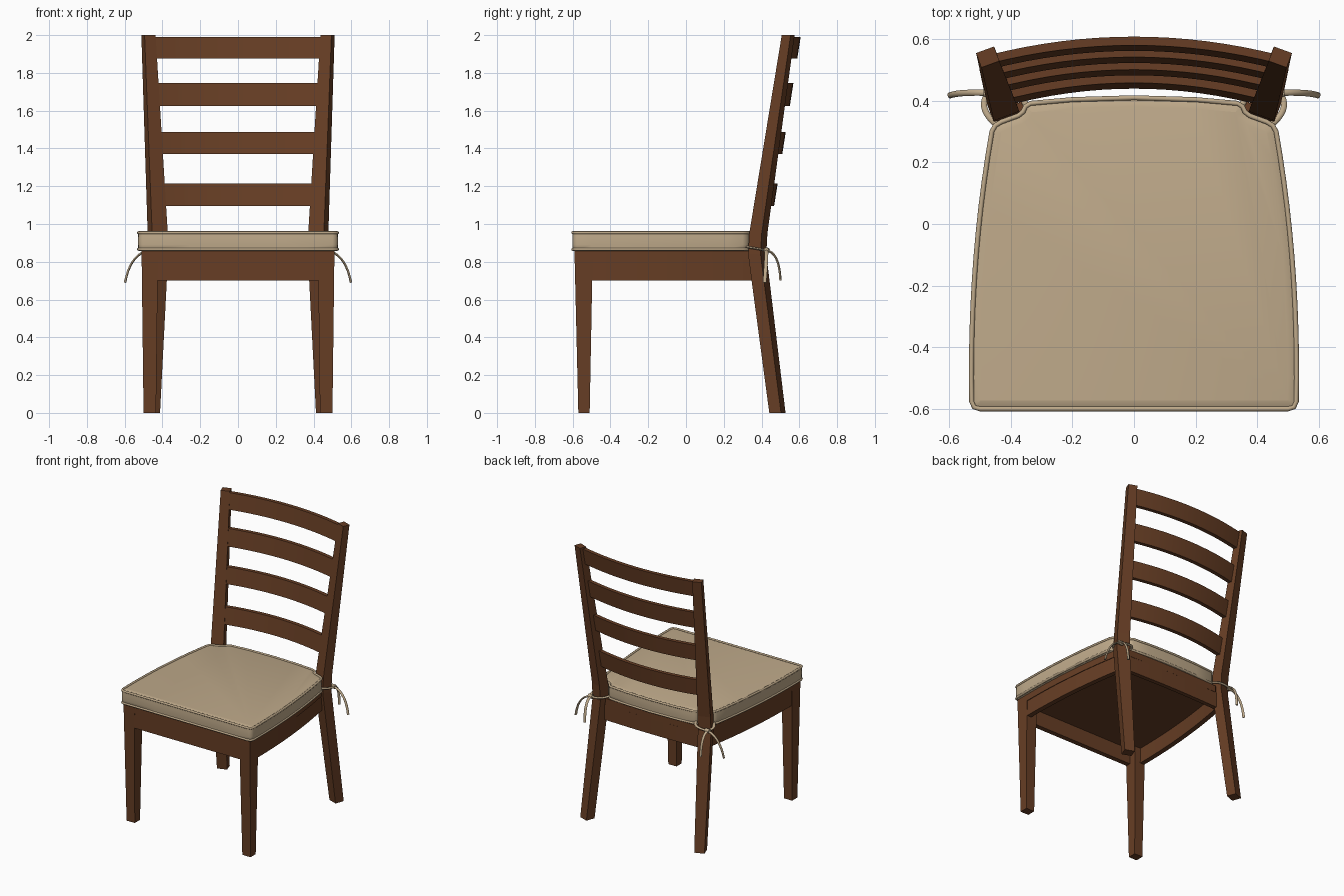
import bpy, bmesh, math
from mathutils import Vector

if "Cube" in bpy.data.objects:
    bpy.data.objects.remove(bpy.data.objects["Cube"])


def material(name, rgb):
    m = bpy.data.materials.new(name)
    m.diffuse_color = (*rgb, 1)
    m.use_nodes = True
    m.node_tree.nodes["Principled BSDF"].inputs["Base Color"].default_value = m.diffuse_color
    return m


WOOD = material("brown wood", (0.135, 0.048, 0.018))
CLOTH = material("beige cloth", (0.52, 0.40, 0.255))


def loft(name, rings, mat, closed=False, smooth=None):
    """Skin a list of equal-length rings; capped unless closed end to end."""
    bm = bmesh.new()
    vs = [[bm.verts.new(p) for p in r] for r in rings]
    n, m = len(rings), len(rings[0])
    for i in range(n if closed else n - 1):
        a, b = vs[i], vs[(i + 1) % n]
        for j in range(m):
            k = (j + 1) % m
            bm.faces.new((a[j], a[k], b[k], b[j]))
    if not closed:
        bm.faces.new(vs[0][::-1])
        bm.faces.new(vs[-1])
    bmesh.ops.recalc_face_normals(bm, faces=bm.faces)
    me = bpy.data.meshes.new(name)
    bm.to_mesh(me)
    bm.free()
    me.materials.append(mat)
    ob = bpy.data.objects.new(name, me)
    bpy.context.collection.objects.link(ob)
    if smooth:
        bpy.ops.object.select_all(action='DESELECT')
        ob.select_set(True)
        bpy.context.view_layer.objects.active = ob
        bpy.ops.object.shade_smooth_by_angle(angle=math.radians(smooth))
    return ob


def rect(cx, cy, z, w, d, ang=0.0):
    c, s = math.cos(ang), math.sin(ang)
    return [(cx + u * c - v * s, cy + u * s + v * c, z)
            for u, v in ((-w/2, -d/2), (w/2, -d/2), (w/2, d/2), (-w/2, d/2))]


def tube(name, pts, rx, rz, mat, closed=False, sides=8):
    """Sweep an ellipse along a path."""
    P = [Vector(p) for p in pts]
    n, rings = len(P), []
    for i, p in enumerate(P):
        a = P[(i - 1) % n] if closed else P[max(i - 1, 0)]
        b = P[(i + 1) % n] if closed else P[min(i + 1, n - 1)]
        t = (b - a).normalized()
        side = t.cross(Vector((0, 0, 1))).normalized()
        up = side.cross(t)
        rings.append([p + side * rx * math.cos(q) + up * rz * math.sin(q)
                      for q in (2 * math.pi * k / sides for k in range(sides))])
    return loft(name, rings, mat, closed, 60)


def bezier(a, b, c, n=9):
    a, b, c = Vector(a), Vector(b), Vector(c)
    return [a*(1-t)**2 + b*2*t*(1-t) + c*t*t for t in (i / n for i in range(n + 1))]


def wall(name, path, z0, z1, thick):
    """Upright plank following a plan path."""
    rings, P = [], [Vector(p) for p in path]
    for i, p in enumerate(P):
        t = (P[min(i + 1, len(P) - 1)] - P[max(i - 1, 0)]).normalized()
        o = Vector((-t.y, t.x)) * thick / 2
        rings.append([(*(p + o), z0), (*(p - o), z0), (*(p - o), z1), (*(p + o), z1)])
    return loft(name, rings, WOOD)


def side_x(y):
    """Half width of the seat at depth y."""
    return 0.528 - 0.072 * (max(y + 0.5, 0) / 0.83) ** 2.1


def full(half):
    """Mirror a front-centre to back-centre half outline into a closed one."""
    return half + [(-x, y) for x, y in half[-2:0:-1]]


def offset(o, d):
    res, n = [], len(o)
    for i, (x, y) in enumerate(o):
        t = (Vector(o[(i + 1) % n]) - Vector(o[i - 1])).normalized()
        res.append((x + t.y * d, y - t.x * d))
    return res


# Seat board
ys = [-0.5 + 0.08 * i for i in range(11)]
board = full([(0, -0.59), (0.51, -0.59)] + [(side_x(y) - 0.018, y) for y in ys]
             + [(0.435, 0.35), (0.37, 0.395), (0, 0.402)])
loft("seat_board", [[(x, y, z) for x, y in board] for z in (0.81, 0.858)], WOOD)

# Aprons under the seat
wall("front_apron", [(-0.44, -0.567), (0.44, -0.567)], 0.7, 0.812, 0.035)
wall("back_apron", [(x / 10, 0.386 - 0.06 * (x / 10) ** 2) for x in range(-4, 5)], 0.7, 0.812, 0.03)

for s, tag in ((-1, "left"), (1, "right")):
    wall("side_apron_" + tag, [(s * (side_x(y) - 0.04), y) for y in [-0.53] + ys + [0.36]], 0.7, 0.812, 0.035)
    # Tapered front leg
    loft("front_leg_" + tag, [rect(s * 0.467, -0.54, 0, 0.066, 0.06),
                              rect(s * 0.467, -0.542, 0.812, 0.086, 0.095)], WOOD)
    # Back leg and post in one bent, turned piece
    a = -s * math.radians(20)
    loft("back_post_" + tag, [rect(s * 0.457, 0.484, 0, 0.07, 0.066, a),
                              rect(s * 0.424, 0.377, 0.84, 0.09, 0.07, a),
                              rect(s * 0.425, 0.383, 0.95, 0.088, 0.07, a),
                              rect(s * 0.474, 0.541, 2.0, 0.062, 0.05, a)], WOOD)

# Curved back rails, leaning with the posts
for i, (z0, z1) in enumerate(((1.095, 1.215), (1.37, 1.487), (1.625, 1.747), (1.875, 1.99))):
    rings = []
    for k in range(17):
        t = k / 8 - 1
        r = []
        for z, d in ((z0, 0), (z1, 0), (z1, 0.028), (z0, 0.028)):
            hx = 0.422 + (z - 0.88) / 1.12 * 0.05
            r.append((t * hx, 0.607 - (1.99 - z) * 0.157 - 0.06 * t * t - d, z))
        rings.append(r)
    loft("back_rail_%d" % (i + 1), rings, WOOD, smooth=30)

# Cushion, notched around the posts
outline = full([(0, -0.6), (0.25, -0.6), (0.5, -0.6), (0.519, -0.594), (0.527, -0.575)]
               + [(side_x(y), y) for y in ys]
               + [(0.45, 0.32), (0.43, 0.332), (0.375, 0.352), (0.36, 0.364),
                  (0.352, 0.382), (0.335, 0.392), (0.2, 0.404), (0, 0.41)])
layers = ((-0.012, 0.857), (0, 0.866), (0.001, 0.89), (0.002, 0.91),
          (0.001, 0.93), (0, 0.951), (-0.012, 0.956), (-0.03, 0.961))
loft("cushion", [[(x, y, z) for x, y in offset(outline, d)] for d, z in layers], CLOTH, smooth=50)
for name, z in (("lower_piping", 0.866), ("upper_piping", 0.954)):
    tube(name, [(x, y, z) for x, y in offset(outline, -0.001)], 0.008, 0.008, CLOTH, True)

# Cloth ties knotted behind each post
for s, tag in ((-1, "left"), (1, "right")):
    knot = (s * 0.472, 0.425, 0.86)
    parts = {
        "outer_loop": bezier((s * 0.445, 0.322, 0.878), (s * 0.51, 0.375, 0.87), knot),
        "inner_loop": bezier((s * 0.35, 0.385, 0.878), (s * 0.375, 0.455, 0.87), knot),
        "outer_tail": bezier(knot, (s * 0.57, 0.428, 0.84), (s * 0.598, 0.416, 0.69)),
        "back_tail": bezier(knot, (s * 0.47, 0.495, 0.85), (s * 0.468, 0.5, 0.70)),
    }
    for part, pts in parts.items():
        tube("tie_%s_%s" % (part, tag), pts, 0.01, 0.006, CLOTH)
    tube("tie_knot_" + tag, [(knot[0] + s * d, knot[1], knot[2]) for d in (-0.016, -0.008, 0.008, 0.016)],
         0.014, 0.016, CLOTH)
